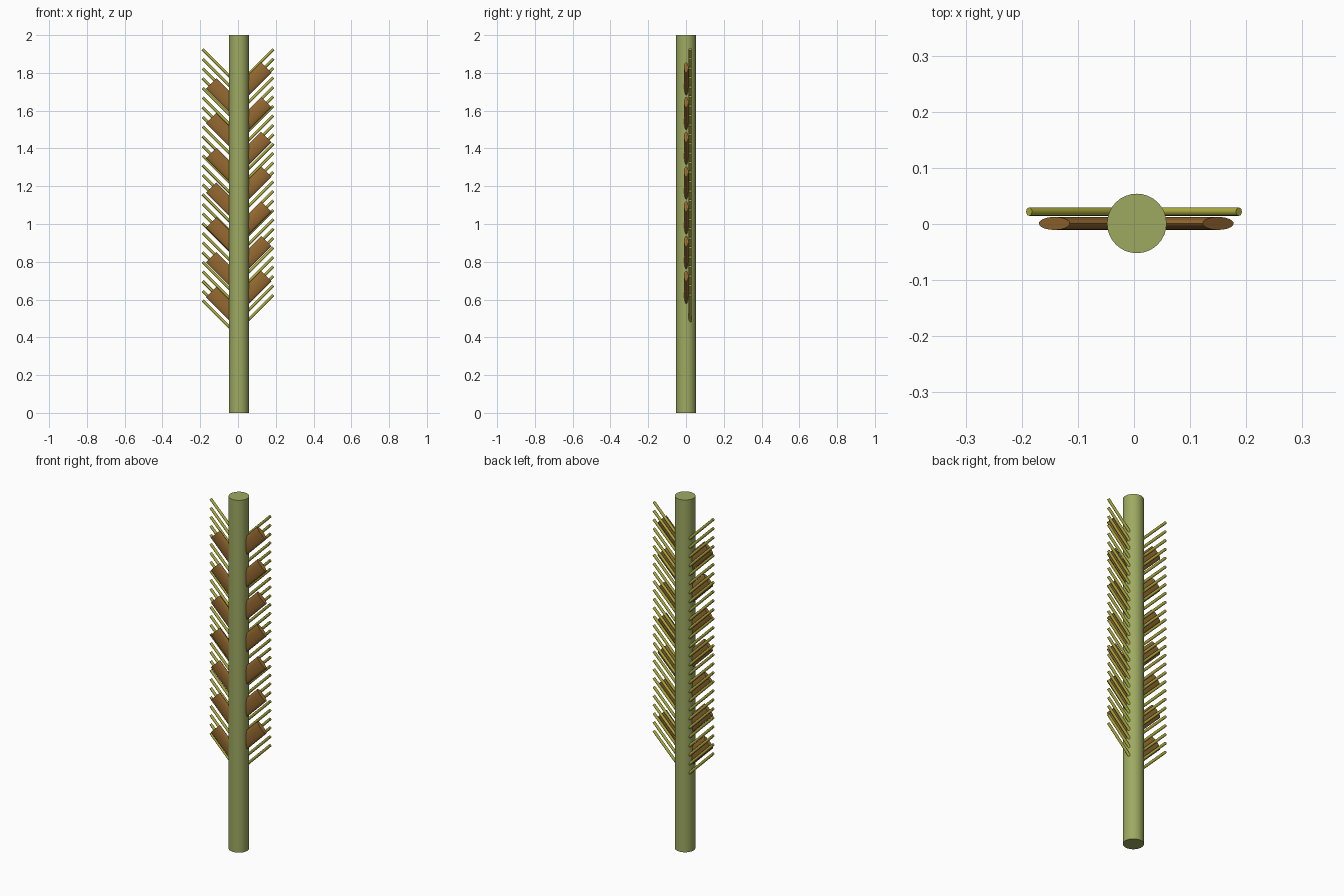
import bpy
from math import radians, sin, cos
from mathutils import Matrix, Vector

if "Cube" in bpy.data.objects:
    bpy.data.objects.remove(bpy.data.objects["Cube"])


def material(name, rgb):
    m = bpy.data.materials.new(name)
    m.diffuse_color = (*rgb, 1)
    m.use_nodes = True
    m.node_tree.nodes["Principled BSDF"].inputs["Base Color"].default_value = m.diffuse_color
    return m


green = material("stem_green", (0.34, 0.40, 0.12))
straw = material("straw", (0.42, 0.42, 0.05))
brown = material("seed_brown", (0.30, 0.14, 0.03))


def rod(name, tip, angle, length, rx, ry, mat, sides=24):
    """Elliptical cylinder ending at tip, leaning by angle from vertical in the xz plane."""
    axis = Vector((sin(angle), 0, cos(angle)))
    bpy.ops.mesh.primitive_cylinder_add(vertices=sides, radius=1, depth=1)
    ob = bpy.context.object
    ob.name = name
    ob.data.transform(Matrix.Diagonal((rx, ry, length, 1)))
    ob.rotation_euler = (0, angle, 0)
    ob.location = Vector(tip) - axis * length / 2
    ob.data.materials.append(mat)
    bpy.ops.object.shade_smooth_by_angle(angle=radians(40))
    return ob


# Stem
rod("stem", (0.005, 0.001, 2), 0, 2, 0.053, 0.053, green, 32)

# Bristles and flattened seeds on both sides: side, lowest bristle tip, lowest seed tip
for side, word, bristle_z, seed_z in ((-1, "left", 0.595, 0.64), (1, "right", 0.625, 0.725)):
    lean = side * radians(45)
    count = 27
    for i in range(count):
        z = bristle_z + (1.925 - bristle_z) * i / (count - 1)
        rod(f"{word}_bristle_{i + 1}", (side * 0.187, 0.022, z), lean,
            0.23, 0.0075, 0.0075, straw, 12)
    for i in range(7):
        rod(f"{word}_seed_{i + 1}", (0.004 + side * 0.146, 0.001, seed_z + 0.184 * i), lean,
            0.17, 0.039, 0.0115, brown)
